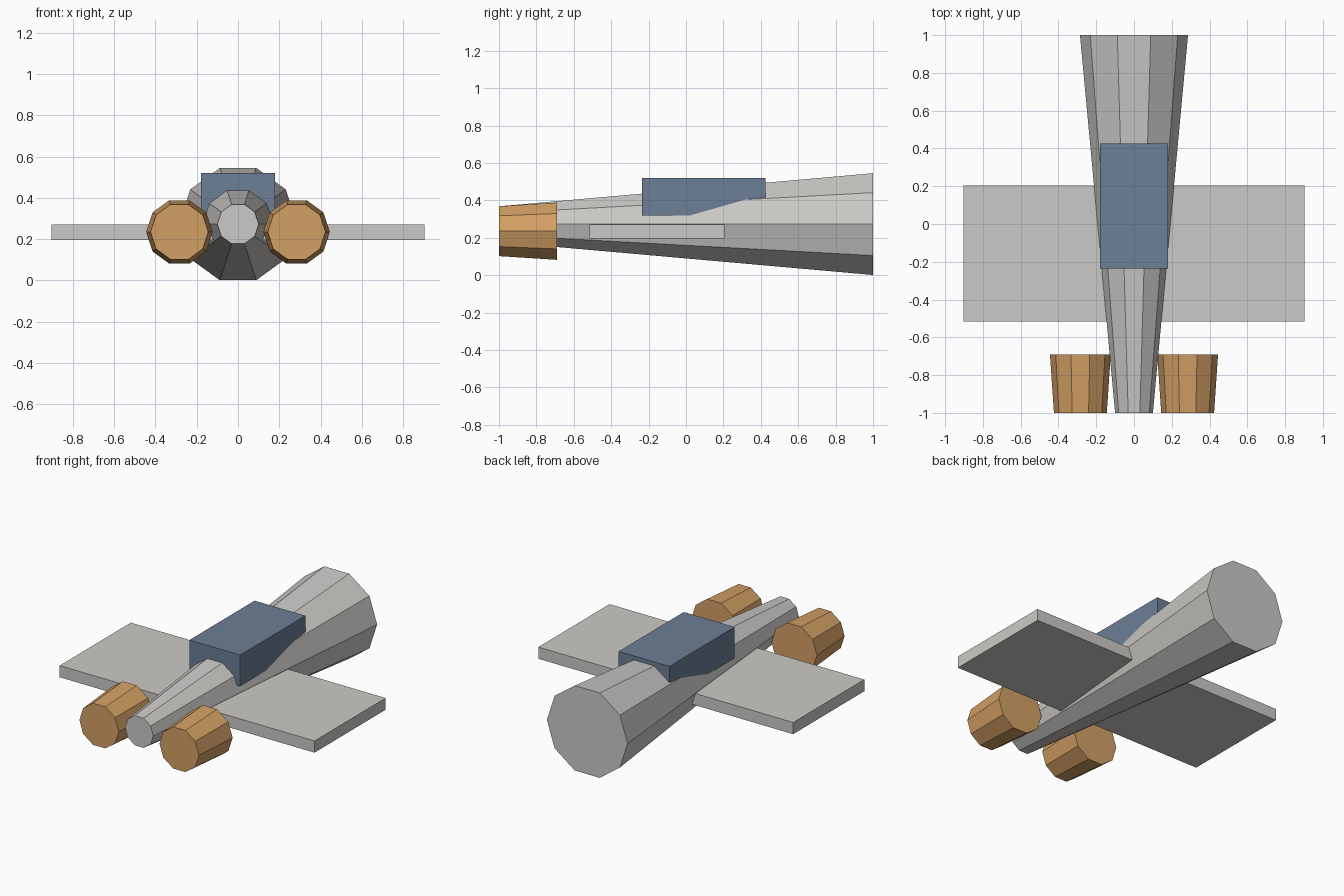
import bpy
from math import radians

cube = bpy.data.objects.get("Cube")
if cube:
    bpy.data.objects.remove(cube, do_unlink=True)


def material(name, rgb):
    m = bpy.data.materials.new(name)
    m.use_nodes = True
    m.diffuse_color = (*rgb, 1)
    m.node_tree.nodes["Principled BSDF"].inputs["Base Color"].default_value = (*rgb, 1)
    return m


grey = material("hull grey", (0.60, 0.59, 0.57))
copper = material("engine orange", (0.65, 0.35, 0.13))
blue = material("cabin blue", (0.15, 0.21, 0.30))


def finish(name, mat):
    ob = bpy.context.object
    ob.name = name
    ob.data.materials.append(mat)
    return ob


def tapered_tube(name, mat, x, z, y_front, y_back, r_front, r_back):
    """Ten-sided cone frustum lying along y, flat side up."""
    bpy.ops.mesh.primitive_cone_add(
        vertices=10, radius1=r_back, radius2=r_front, depth=y_back - y_front,
        location=(x, (y_front + y_back) / 2, z), rotation=(radians(90), 0, radians(0)))
    ob = finish(name, mat)
    # turn the ring so that a corner points sideways
    for v in ob.data.vertices:
        vx, vy = v.co.x, v.co.y
        v.co.x, v.co.y = -vy, vx
    return ob


def box(name, mat, low, high):
    bpy.ops.mesh.primitive_cube_add(
        size=1, location=[(a + b) / 2 for a, b in zip(low, high)])
    ob = finish(name, mat)
    for v in ob.data.vertices:
        v.co = [c * (b - a) for c, a, b in zip(v.co, low, high)]
    return ob


# Body, widening towards the back
tapered_tube("fuselage", grey, 0, 0.273, -1, 1, 0.1, 0.286)

# Straight slab wing and cabin block
box("wing", grey, (-0.903, -0.515, 0.195), (0.903, 0.205, 0.27))
box("cabin", blue, (-0.18, -0.235, 0.32), (0.18, 0.425, 0.52))

# Pair of engines beside the nose
for side, x in (("left", 0.284), ("right", -0.284)):
    tapered_tube(side + "_engine", copper, x, 0.235, -1, -0.69, 0.14, 0.161)
